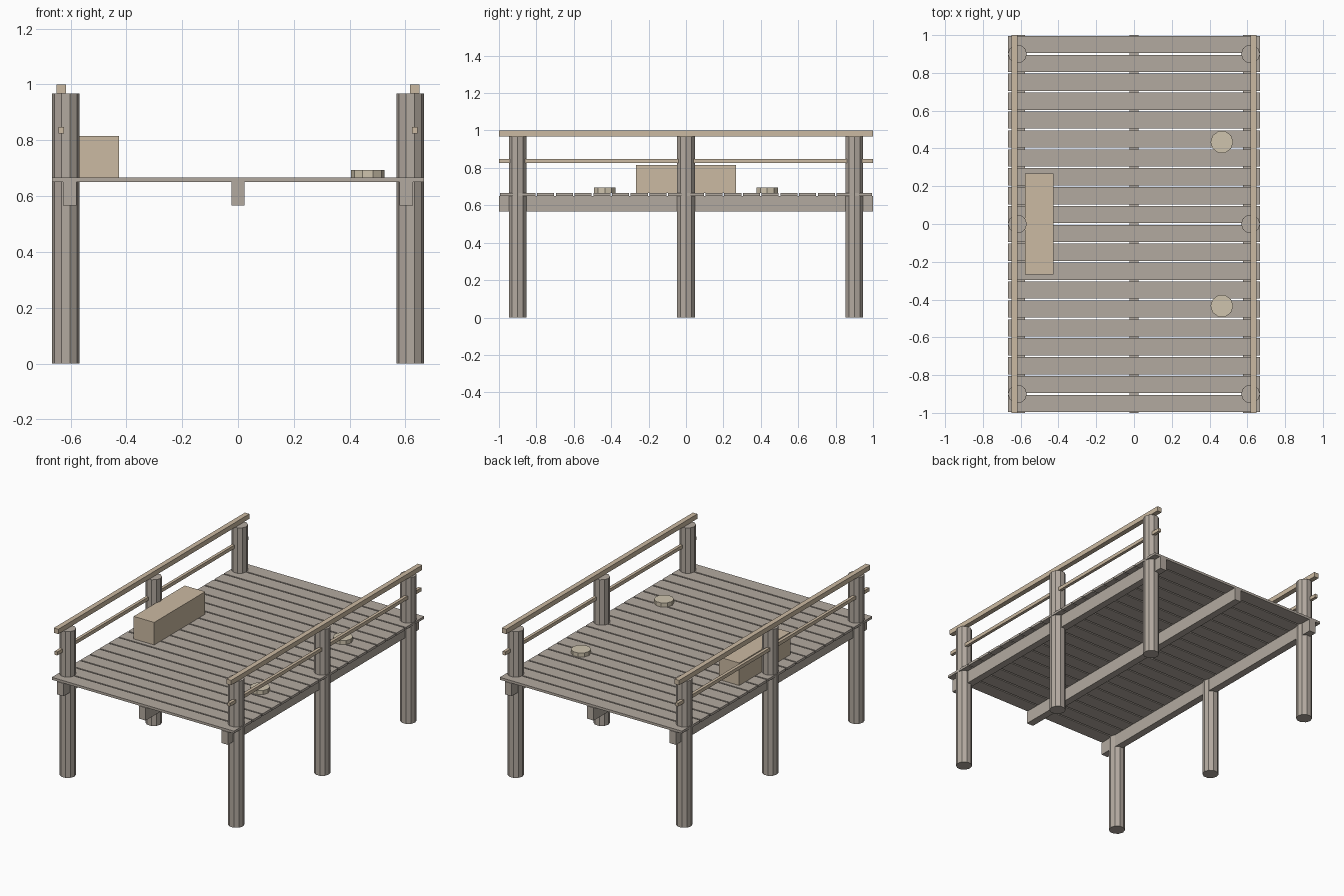
import bpy

if "Cube" in bpy.data.objects:
    bpy.data.objects.remove(bpy.data.objects["Cube"])


def material(name, rgb):
    m = bpy.data.materials.new(name)
    m.diffuse_color = (*rgb, 1)
    m.use_nodes = True
    m.node_tree.nodes["Principled BSDF"].inputs["Base Color"].default_value = m.diffuse_color
    return m


weathered = material("weathered_wood", (0.45, 0.40, 0.35))
fresh = material("fresh_wood", (0.60, 0.49, 0.36))
pale = material("pale_wood", (0.62, 0.55, 0.42))


def box(name, x, y, z, mat):
    """Box from (min, max) ranges on each axis."""
    bpy.ops.mesh.primitive_cube_add(size=1, location=[(r[0] + r[1]) / 2 for r in (x, y, z)])
    ob = bpy.context.object
    ob.name = name
    ob.scale = [r[1] - r[0] for r in (x, y, z)]
    bpy.ops.object.transform_apply(location=False, rotation=False, scale=True)
    ob.data.materials.append(mat)
    return ob


def round_post(name, x, y, z0, z1, radius, mat):
    """Ten-sided upright with a corner on the x axis."""
    bpy.ops.mesh.primitive_cylinder_add(vertices=10, radius=radius, depth=z1 - z0,
                                        location=(x, y, (z0 + z1) / 2),
                                        rotation=(0, 0, 1.5707963))
    ob = bpy.context.object
    ob.name = name
    ob.data.materials.append(mat)
    return ob


FULL = (-1, 1)
DECK_BOTTOM, DECK_TOP = 0.651, 0.667

# deck planks
for i in range(20):
    y = -0.95 + i * 0.1
    box(f"deck_plank_{i + 1}", (-0.667, 0.667), (y - 0.0455, y + 0.0455),
        (DECK_BOTTOM, DECK_TOP), weathered)

# beams under the deck
for name, x in (("left", -0.602), ("middle", 0), ("right", 0.602)):
    box(f"{name}_beam", (x - 0.024, x + 0.024), FULL, (0.567, DECK_BOTTOM), weathered)

# posts and railings on both sides
for side, s in (("left", -1), ("right", 1)):
    for place, y in (("front", -0.9), ("centre", 0), ("back", 0.9)):
        round_post(f"{side}_{place}_post", s * 0.617, y, 0, 0.968, 0.05, weathered)
    x = s * 0.633
    box(f"{side}_top_rail", (x - 0.0165, x + 0.0165), FULL, (0.968, 1.0), fresh)
    box(f"{side}_middle_rail", (x - 0.01, x + 0.01), FULL, (0.825, 0.848), fresh)

# storage bench
box("bench", (-0.577, -0.427), (-0.267, 0.267), (DECK_TOP, 0.816), fresh)

# low round mooring blocks
for place, y in (("front", -0.434), ("back", 0.434)):
    round_post(f"{place}_mooring_block", 0.465, y, DECK_TOP, 0.694, 0.06, pale)
